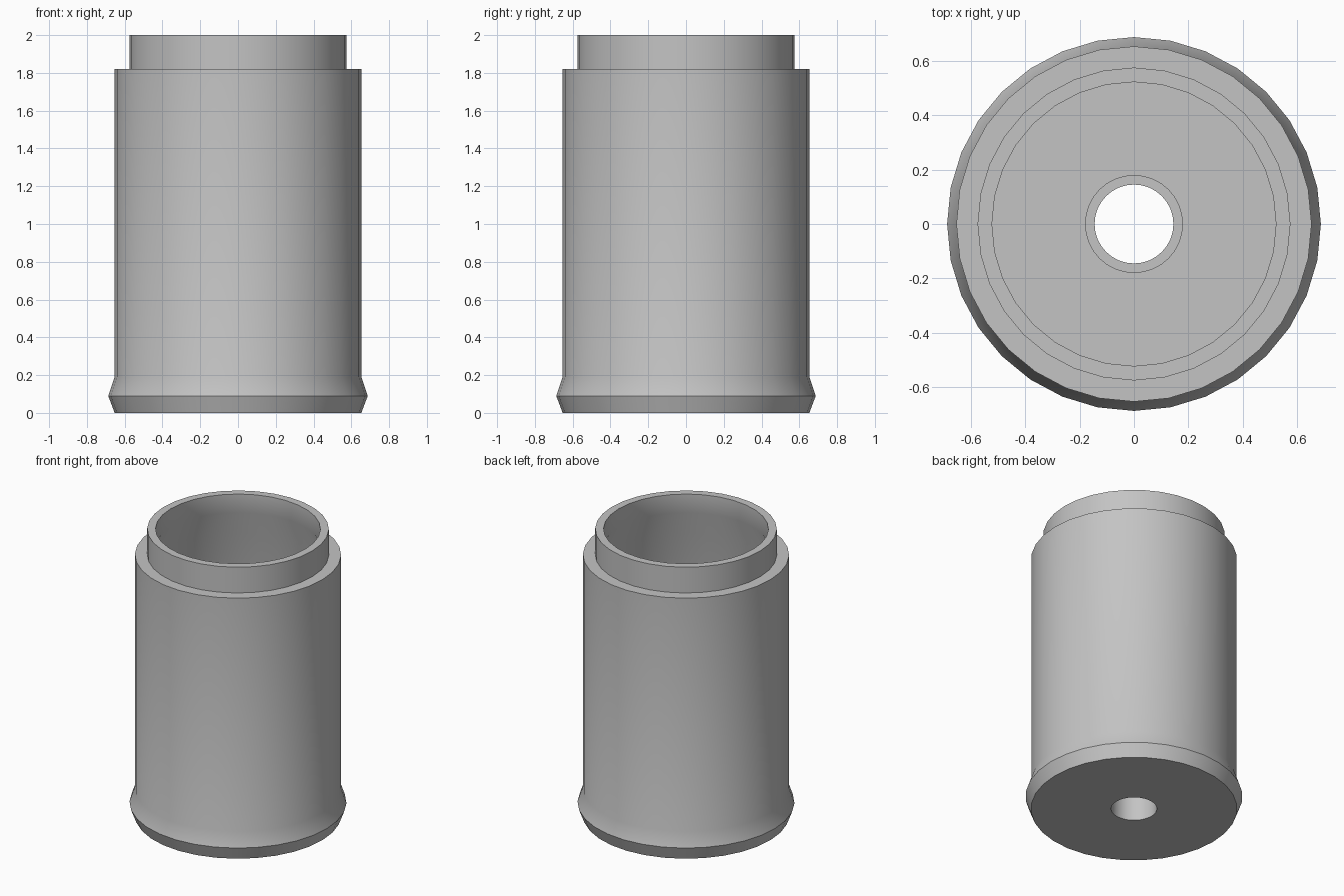
import bpy
import bmesh
import math

cube = bpy.data.objects.get("Cube")
if cube:
    bpy.data.objects.remove(cube, do_unlink=True)

SIDES = 32

grey = bpy.data.materials.new("plain_grey")
grey.use_nodes = True
colour = (0.55, 0.55, 0.55, 1.0)
grey.diffuse_color = colour
grey.node_tree.nodes["Principled BSDF"].inputs["Base Color"].default_value = colour


def lathe(name, profile):
    """Turn a closed (radius, height) profile around the z axis."""
    bm = bmesh.new()
    verts = [bm.verts.new((r, 0, z)) for r, z in profile]
    edges = [bm.edges.new((a, b)) for a, b in zip(verts, verts[1:] + verts[:1])]
    bmesh.ops.spin(bm, geom=verts + edges, cent=(0, 0, 0), axis=(0, 0, 1),
                   angle=math.tau, steps=SIDES, use_merge=True)
    bmesh.ops.remove_doubles(bm, verts=bm.verts[:], dist=0.0005)
    bmesh.ops.recalc_face_normals(bm, faces=bm.faces[:])
    mesh = bpy.data.meshes.new(name)
    bm.to_mesh(mesh)
    bm.free()
    mesh.materials.append(grey)
    obj = bpy.data.objects.new(name, mesh)
    bpy.context.collection.objects.link(obj)
    bpy.ops.object.select_all(action="DESELECT")
    obj.select_set(True)
    bpy.context.view_layer.objects.active = obj
    bpy.ops.object.shade_smooth_by_angle(angle=math.radians(30))
    return obj


# Hollow canister: flared foot, straight body, stepped neck, and a bored hub in the floor
lathe("canister", [
    (0.145, 0), (0.653, 0), (0.687, 0.09), (0.653, 0.19),   # underside and foot
    (0.653, 1.82), (0.575, 1.82), (0.575, 2), (0.522, 2),   # body, shoulder, neck
    (0.522, 1.87), (0.60, 1.69), (0.60, 0.1),               # inner wall
    (0.18, 0.1), (0.18, 0.19), (0.145, 0.19),               # floor and hub
])
